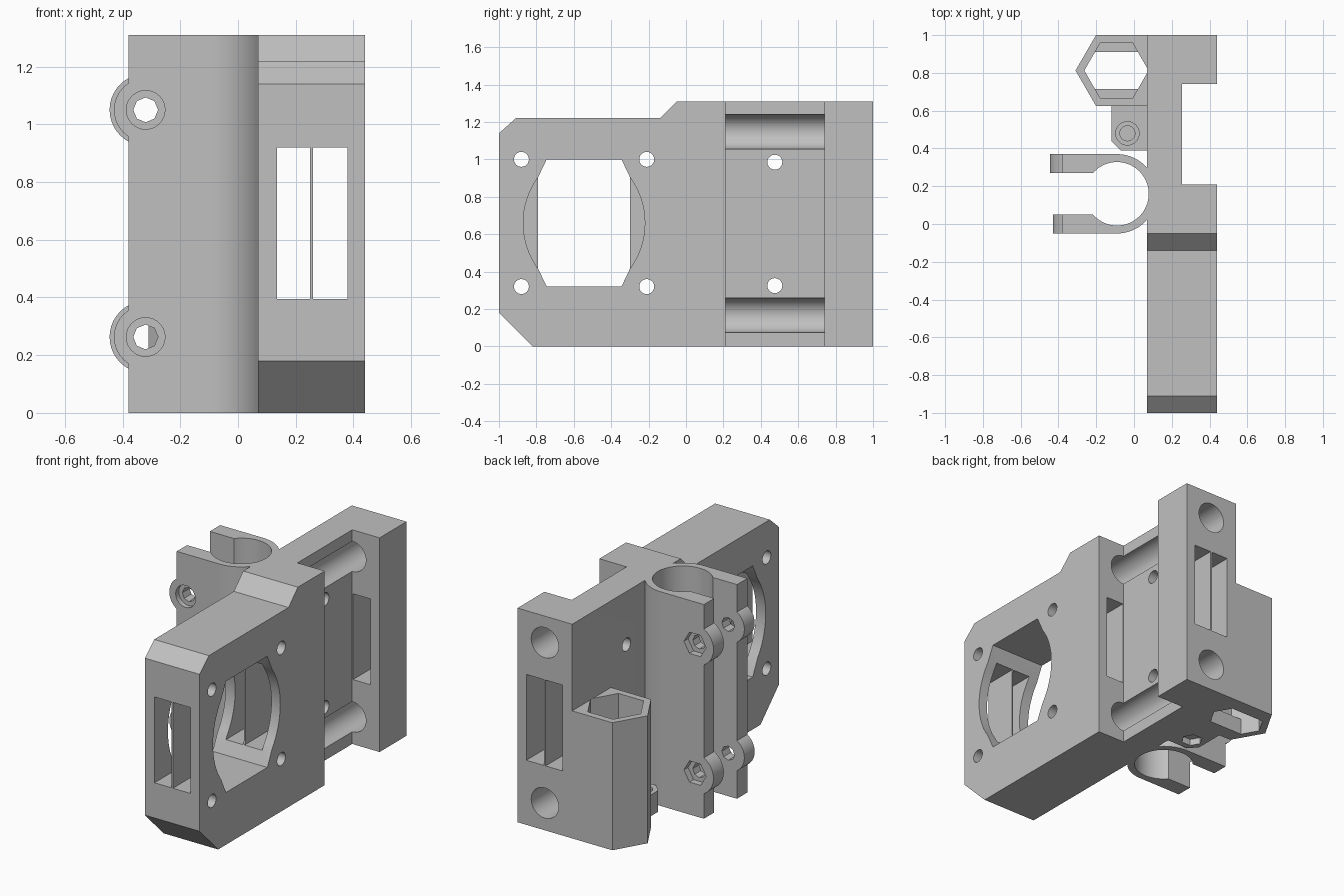
import bpy, bmesh
from math import sin, cos, pi, radians, sqrt, acos
from mathutils import Vector

default = bpy.data.objects.get("Cube")
if default:
    bpy.data.objects.remove(default, do_unlink=True)

grey = bpy.data.materials.new("plain grey")
grey.use_nodes = True
COLOUR = (0.53, 0.53, 0.53, 1)
grey.diffuse_color = COLOUR
grey.node_tree.nodes["Principled BSDF"].inputs["Base Color"].default_value = COLOUR


def prism(name, pts, axis, lo, hi):
    """Extrude a 2D outline along an axis."""
    place = {"x": lambda a, b, t: (t, a, b),
             "y": lambda a, b, t: (a, t, b),
             "z": lambda a, b, t: (a, b, t)}[axis]
    bm = bmesh.new()
    base = bm.faces.new([bm.verts.new(place(a, b, lo)) for a, b in pts])
    ext = bmesh.ops.extrude_face_region(bm, geom=[base])
    verts = [g for g in ext["geom"] if isinstance(g, bmesh.types.BMVert)]
    bmesh.ops.translate(bm, verts=verts, vec=Vector(place(0, 0, hi - lo)))
    bmesh.ops.recalc_face_normals(bm, faces=bm.faces)
    mesh = bpy.data.meshes.new(name)
    bm.to_mesh(mesh)
    bm.free()
    mesh.materials.append(grey)
    obj = bpy.data.objects.new(name, mesh)
    bpy.context.collection.objects.link(obj)
    return obj


def arc(cx, cy, r, start, end, n):
    return [(cx + r * cos(start + (end - start) * i / n),
             cy + r * sin(start + (end - start) * i / n)) for i in range(n + 1)]


def ring(cx, cy, r, n=40):
    return arc(cx, cy, r, 0, 2 * pi, n)[:-1]


def rect(a0, a1, b0, b1):
    return [(a0, b0), (a1, b0), (a1, b1), (a0, b1)]


def combine(obj, pts, axis, lo, hi, op="DIFFERENCE"):
    """Cut or add a prism, then drop the helper."""
    tool = prism("helper", pts, axis, lo, hi)
    tool.hide_render = True
    mod = obj.modifiers.new("cut", "BOOLEAN")
    mod.operation, mod.solver, mod.object = op, "EXACT", tool
    bpy.context.view_layer.objects.active = obj
    bpy.ops.object.modifier_apply(modifier=mod.name)
    bpy.data.objects.remove(tool, do_unlink=True)


H = 1.31
INNER, OUTER = 0.07, 0.44
BORE = (-0.09, 0.16)
NUT = (-0.093, 0.8125)

# Main plate with chamfered motor end
plate = prism("main_plate", [(-1, 0.18), (-0.82, 0), (1, 0), (1, H), (-0.05, H),
                             (-0.14, 1.22), (-0.91, 1.22), (-1, 1.14)], "x", INNER, OUTER)
# Recess on the outer side
combine(plate, rect(0.255, 0.6, 0.21, 0.74), "z", -0.1, H + 0.1)
# Rod sockets, entering from the back
for z in (0.167, 1.148):
    combine(plate, ring(0.255, z, 0.0925), "y", -0.05, 1.1)
# Belt slots either side of the divider
for x0, x1 in ((0.135, 0.25), (0.26, 0.38)):
    combine(plate, rect(x0, x1, 0.395, 0.92), "y", -1.1, 1.1)
# Motor opening: bulged sides, flat top and bottom
MY, MZ, BULGE = -0.545, 0.66, 0.415
half = arc(MY + 0.325 - BULGE, MZ, BULGE, radians(-36), radians(36), 16)
side = [(MY + 0.2, MZ - 0.34)] + half + [(MY + 0.2, MZ + 0.34)]
opening = side + [(2 * MY - y, z) for y, z in reversed(side)]
combine(plate, opening, "x", -0.1, 0.6)
# Screw holes
for y, zs in ((-0.88, (0.32, 1.0)), (-0.21, (0.32, 1.0)), (0.475, (0.325, 0.985))):
    for z in zs:
        combine(plate, ring(y, z, 0.04, 24), "x", -0.1, 0.6)
# Bearing bore and nut pocket just graze the plate
combine(plate, ring(*BORE, 0.168, 64), "z", -0.1, H + 0.1)
combine(plate, ring(*NUT, 0.17, 6), "z", -0.1, 0.78)

# Belt divider ends standing inside the motor opening
dividers = [prism("belt_divider_" + n, rect(0.25, 0.26, y0, y1), "z", 0.395, 0.92)
            for n, y0, y1 in (("front", -0.9, -0.79), ("back", -0.30, -0.19))]

# Bearing clamp: outer sleeve with two arms
meet = acos((INNER - BORE[0]) / 0.21)
outline = ([(-0.38, -0.05)] + arc(*BORE, 0.21, -pi / 2, -meet, 16)
           + arc(*BORE, 0.21, meet, pi / 2, 16) + [(-0.38, 0.37)])
clamp = prism("bearing_clamp", outline, "z", 0, H)
for z in (0.263, 1.05):
    combine(clamp, ring(-0.32, z, 0.11), "y", -0.05, 0.05, "UNION")
    combine(clamp, ring(-0.32, z, 0.125), "y", 0.27, 0.37, "UNION")
combine(clamp, rect(-0.6, BORE[0], 0.05, 0.27), "z", -0.1, H + 0.1)
combine(clamp, ring(*BORE, 0.168, 64), "z", -0.1, H + 0.1)
# Clamp screw holes, head seats and nut traps
for z in (0.263, 1.05):
    combine(clamp, ring(-0.32, z, 0.043, 8), "y", -0.2, 0.5)
    combine(clamp, ring(-0.32, z, 0.067, 32), "y", -0.1, -0.02)
    combine(clamp, ring(-0.32, z, 0.075, 6), "y", 0.33, 0.5)

# Hexagonal nut holder for the lead rod
corner = ring(*NUT, 0.2165, 6)
left = [p for p in corner if p[0] < NUT[0]]
holder = prism("nut_holder", [(INNER, 1), left[0], left[1], left[2], (INNER, 0.625)],
               "z", 0, 0.78)
combine(holder, ring(*NUT, 0.17, 6), "z", 0.1, 0.9)
# Narrower outlet under the pocket
s = 0.0975 / sqrt(3)
outlet = [(NUT[0] + sx * (0.17 - (s if sy else 0)), NUT[1] + sy * 0.0975)
          for sx, sy in ((1, 0), (1, 1), (-1, 1), (-1, 0), (-1, -1), (1, -1))]
combine(holder, outlet, "z", -0.1, 0.2)

# Stop screw block at the base, with hole, seat and nut trap
block = prism("stop_block", [(INNER, 0.39), (-0.07, 0.39), (-0.12, 0.44),
                             (-0.12, 0.625), (INNER, 0.625)], "z", 0, 0.13)
combine(block, ring(-0.035, 0.48, 0.062, 32), "z", 0.11, 0.3)
combine(block, ring(-0.035, 0.48, 0.04, 24), "z", 0.06, 0.3)
combine(block, ring(-0.035, 0.48, 0.062, 6), "z", -0.1, 0.04)

# Smooth the round walls, keep edges crisp
bpy.ops.object.select_all(action="DESELECT")
for obj in [plate, clamp, holder, block] + dividers:
    obj.select_set(True)
bpy.context.view_layer.objects.active = plate
bpy.ops.object.shade_smooth_by_angle(angle=radians(25))
